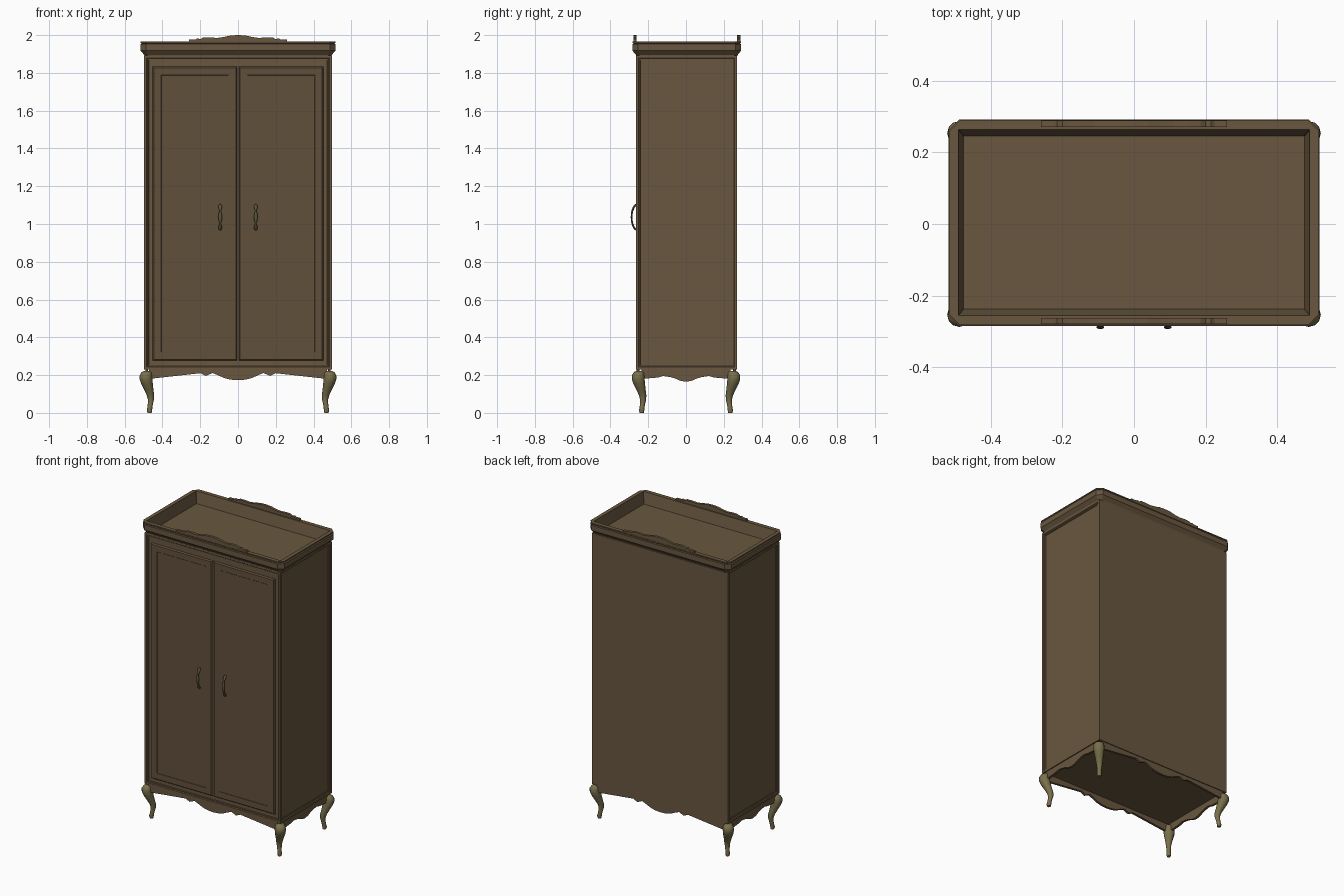
import bpy, bmesh, math
from mathutils import Vector

if "Cube" in bpy.data.objects:
    bpy.data.objects.remove(bpy.data.objects["Cube"])


def material(name, rgb):
    m = bpy.data.materials.new(name)
    m.diffuse_color = (*rgb, 1)
    m.use_nodes = True
    m.node_tree.nodes["Principled BSDF"].inputs["Base Color"].default_value = m.diffuse_color
    return m


WOOD = material("wood", (0.14, 0.095, 0.05))
DOOR = material("door_wood", (0.12, 0.08, 0.044))
GILT = material("aged_gilt", (0.19, 0.16, 0.07))
BRASS = material("dark_brass", (0.10, 0.085, 0.04))


def finish(name, bm, mat, smooth=False):
    bmesh.ops.recalc_face_normals(bm, faces=bm.faces)
    me = bpy.data.meshes.new(name)
    bm.to_mesh(me)
    bm.free()
    me.materials.append(mat)
    ob = bpy.data.objects.new(name, me)
    bpy.context.collection.objects.link(ob)
    if smooth:
        bpy.context.view_layer.objects.active = ob
        ob.select_set(True)
        bpy.ops.object.shade_smooth_by_angle(angle=math.radians(40))
        ob.select_set(False)
    return ob


def box(bm, lo, hi):
    r = bmesh.ops.create_cube(bm, size=1)
    for v in r["verts"]:
        v.co = Vector([lo[i] + (v.co[i] + 0.5) * (hi[i] - lo[i]) for i in range(3)])


def facing(bm, direction):
    bm.normal_update()
    return max(bm.faces, key=lambda f: (f.normal.dot(Vector(direction)) > 0.99) * f.calc_area())


def loft(bm, rings, caps=True):
    loops = [[bm.verts.new(p) for p in ring] for ring in rings]
    n = len(loops[0])
    for a, b in zip(loops, loops[1:]):
        for i in range(n):
            bm.faces.new((a[i], a[(i + 1) % n], b[(i + 1) % n], b[i]))
    if caps:
        bm.faces.new(loops[0])
        bm.faces.new(loops[-1])


def board(name, half, base, depth, along_x=True):
    """Symmetric scalloped board: half profile (u, z), flat edge at z = base."""
    pts = [(-u, z) for u, z in reversed(half) if u > 0] + half
    pts = [(pts[0][0], base)] + pts + [(pts[-1][0], base)]
    bm = bmesh.new()
    loft(bm, [[(u, d, z) if along_x else (d, u, z) for u, z in pts] for d in depth])
    return finish(name, bm, WOOD)


# Carcass with stepped recessed panels on the front and both sides
bm = bmesh.new()
box(bm, (-0.497, -0.265, 0.23), (0.497, 0.27, 1.892))
for d in ((1, 0, 0), (-1, 0, 0), (0, -1, 0)):
    f = facing(bm, d)
    for width, drop in ((0.018, 0), (0.006, -0.005), (0.008, 0), (0.003, -0.004)):
        bmesh.ops.inset_region(bm, faces=[f], thickness=width, depth=drop)
finish("carcass", bm, WOOD)

# Doors: chamfered slabs with a shallow inner panel line
for side, x0, x1 in (("left", -0.452, -0.004), ("right", 0.004, 0.452)):
    bm = bmesh.new()
    box(bm, (x0, -0.257, 0.277), (x1, -0.24, 1.833))
    f = facing(bm, (0, -1, 0))
    for width, drop in ((0.009, 0.008), (0.055, 0), (0.002, -0.001)):
        bmesh.ops.inset_region(bm, faces=[f], thickness=width, depth=drop)
    finish(side + "_door", bm, DOOR)


# Cornice: moulding with clipped corners around a sunken tray top
def clipped(hx, hy, c, z, cy=0.004):
    q = [(hx, hy - c), (hx - c, hy)]
    pts = q + [(-x, y) for x, y in reversed(q)] + [(-x, -y) for x, y in q] + [(x, -y) for x, y in reversed(q)]
    return [(x, y + cy, z) for x, y in pts]


bm = bmesh.new()
loft(bm, [clipped(*r) for r in (
    (0.494, 0.266, 0.02, 1.885), (0.497, 0.27, 0.02, 1.896), (0.517, 0.288, 0.03, 1.918),
    (0.517, 0.288, 0.03, 1.952), (0.510, 0.281, 0.028, 1.955), (0.515, 0.286, 0.03, 1.959),
    (0.515, 0.286, 0.03, 1.966), (0.490, 0.259, 0.001, 1.966), (0.475, 0.241, 0.001, 1.893))])
finish("cornice", bm, WOOD)

# Crests on the front and back cornice edges
crest = [(0, 2.0), (0.04, 1.998), (0.07, 1.991), (0.11, 1.985), (0.15, 1.988),
         (0.185, 1.987), (0.2, 1.979), (0.215, 1.983), (0.225, 1.977), (0.26, 1.977)]
board("front_crest", crest, 1.962, (-0.279, -0.262))
board("back_crest", crest, 1.962, (0.271, 0.288))

# Scalloped aprons
apron = [(0, 0.173), (0.04, 0.176), (0.075, 0.185), (0.105, 0.199), (0.135, 0.211),
         (0.17, 0.196), (0.2, 0.21), (0.3, 0.199), (0.47, 0.18)]
board("front_apron", apron, 0.235, (-0.262, -0.247))
board("back_apron", apron, 0.235, (0.25, 0.265))
side_apron = [(0, 0.165), (0.03, 0.17), (0.06, 0.183), (0.085, 0.19), (0.12, 0.195), (0.15, 0.187), (0.235, 0.18)]
board("right_apron", side_apron, 0.235, (0.476, 0.491), False)
board("left_apron", side_apron, 0.235, (-0.491, -0.476), False)

# Cabriole legs: (height, centre x, radius), bowed along the corner diagonal
leg = [(0.0, 0.468, 0.011), (0.012, 0.469, 0.014), (0.04, 0.465, 0.013), (0.07, 0.461, 0.016),
       (0.095, 0.464, 0.02), (0.125, 0.473, 0.025), (0.155, 0.482, 0.031), (0.18, 0.487, 0.034),
       (0.2, 0.487, 0.033), (0.214, 0.484, 0.028), (0.222, 0.48, 0.018)]
for fb, sy in (("front", -1), ("back", 1)):
    for lr, sx in (("left", -1), ("right", 1)):
        bm = bmesh.new()
        loft(bm, [[(sx * (x + r * math.cos(a)), sy * (x - 0.234 + r * math.sin(a)), z)
                   for a in (math.tau * i / 12 for i in range(12))] for z, x, r in leg])
        finish(f"{fb}_{lr}_leg", bm, GILT, True)

# Bowed handles with swelling grips: (height, y, half width)
grip = [(-0.066, -0.258, 0.004), (-0.064, -0.268, 0.009), (-0.052, -0.277, 0.010), (-0.034, -0.284, 0.004),
        (-0.018, -0.287, 0.008), (0, -0.288, 0.011)]
grip += [(-z, y, r) for z, y, r in reversed(grip[:-1])]
for lr, sx in (("left", -1), ("right", 1)):
    bm = bmesh.new()
    loft(bm, [[(sx * 0.094 + r * math.cos(a), y + 0.005 * math.sin(a) * math.cos(z * 12),
                1.036 + z + 0.005 * math.sin(a) * math.sin(-z * 18))
               for a in (math.tau * i / 10 for i in range(10))] for z, y, r in grip])
    finish(lr + "_handle", bm, BRASS, True)
